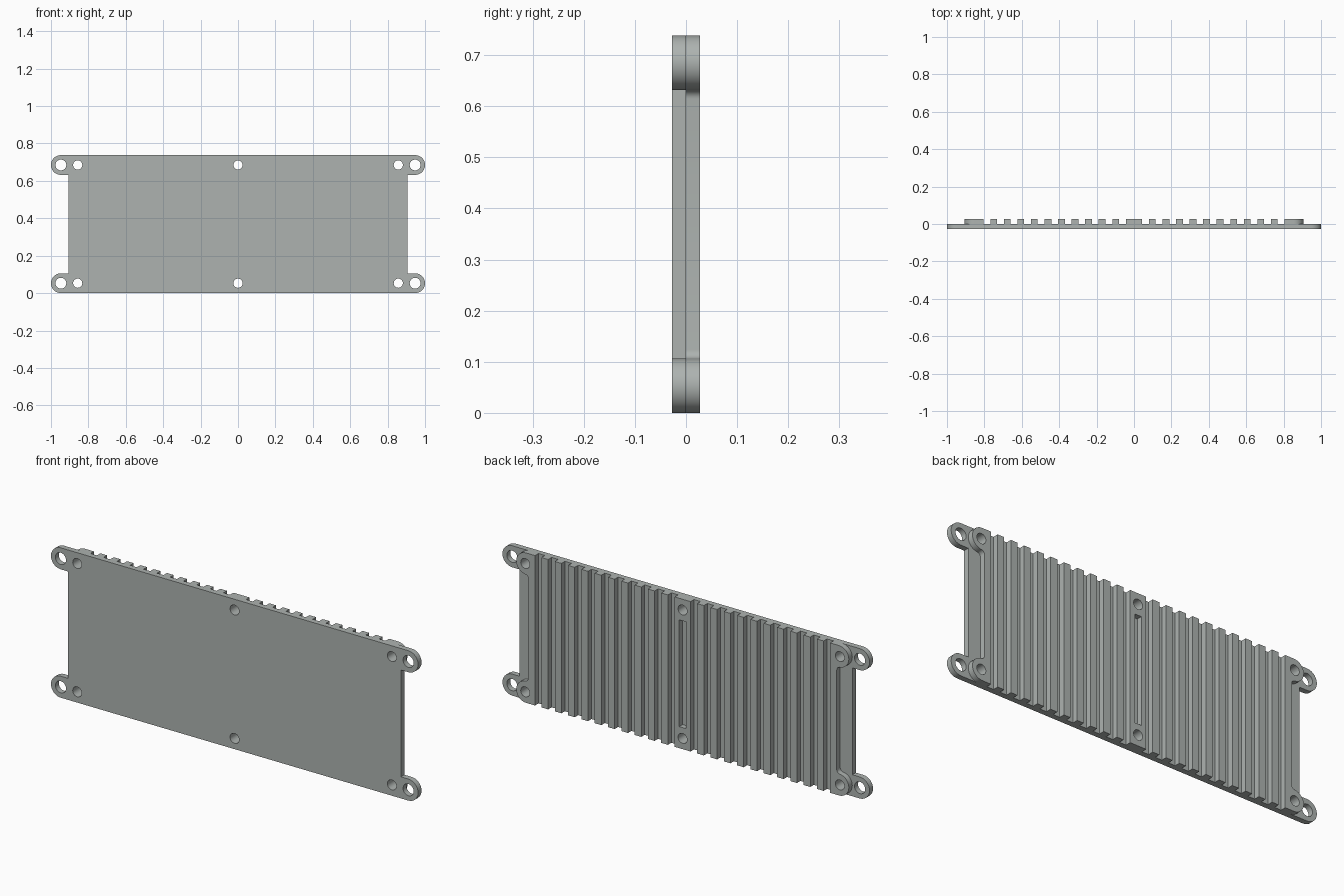
import bpy, bmesh
from math import cos, sin, pi, radians
from mathutils import Matrix

cube = bpy.data.objects.get("Cube")
if cube:
    bpy.data.objects.remove(cube, do_unlink=True)

H = 0.738          # height
T = 0.027          # thickness of the plate and of the fins
R = 0.053          # corner lug radius
PITCH = 0.0725     # fin spacing
FIN = PITCH / 2

metal = bpy.data.materials.new("grey metal")
metal.use_nodes = True
colour = (0.42, 0.45, 0.435, 1)
metal.diffuse_color = colour
metal.node_tree.nodes["Principled BSDF"].inputs["Base Color"].default_value = colour


def arc(x, z, r, a0, a1, n=14):
    """Points along an arc, angles in degrees."""
    angles = [radians(a0 + (a1 - a0) * i / n) for i in range(n + 1)]
    return [(x + r * cos(a), z + r * sin(a)) for a in angles]


def circle(x, z, r):
    return arc(x, z, r, 0, 360, 32)[:-1]


def rect(x0, x1, z0, z1):
    return [(x0, z0), (x1, z0), (x1, z1), (x0, z1)]


def extruded(name, loops, y):
    """Fill closed loops (outline first, then holes) and extrude to thickness T."""
    curve = bpy.data.curves.new(name, "CURVE")
    curve.dimensions = "2D"
    curve.fill_mode = "BOTH"
    curve.extrude = T / 2
    for pts in loops:
        spline = curve.splines.new("POLY")
        spline.points.add(len(pts) - 1)
        for p, (x, z) in zip(spline.points, pts):
            p.co = (x, z, 0, 1)
        spline.use_cyclic_u = True
    temp = bpy.data.objects.new(name + " outline", curve)
    bpy.context.collection.objects.link(temp)
    graph = bpy.context.evaluated_depsgraph_get()
    mesh = bpy.data.meshes.new_from_object(temp.evaluated_get(graph))
    bpy.data.objects.remove(temp, do_unlink=True)
    bm = bmesh.new()
    bm.from_mesh(mesh)
    bmesh.ops.remove_doubles(bm, verts=bm.verts, dist=1e-5)
    bmesh.ops.transform(bm, verts=bm.verts,
                        matrix=Matrix.Translation((0, y, 0)) @ Matrix.Rotation(pi / 2, 4, "X"))
    bmesh.ops.recalc_face_normals(bm, faces=bm.faces)
    bm.to_mesh(mesh)
    bm.free()
    mesh.materials.clear()
    mesh.materials.append(metal)
    obj = bpy.data.objects.new(name, mesh)
    bpy.context.collection.objects.link(obj)
    bpy.ops.object.select_all(action="DESELECT")
    obj.select_set(True)
    bpy.context.view_layer.objects.active = obj
    bpy.ops.object.shade_smooth_by_angle(angle=radians(30))
    return obj


def mirror_z(pts):
    return [(x, H - z) for x, z in reversed(pts)]


def mirror_x(pts):
    return [(-x, z) for x, z in reversed(pts)]


# Base plate with four rounded lugs and ten holes
lug = arc(1 - R, R, R, -90, 90) + [(0.906, 2 * R)]
side = lug + mirror_z(lug)
holes = [circle(s * x, z, r) for z in (R, H - R)
         for x, r in ((1 - R, 0.029), (0.857, 0.0245)) for s in (-1, 1)]
holes += [circle(0, z, 0.0245) for z in (R, H - R)]
extruded("base_plate", [side + mirror_x(side)] + holes, -T / 2)

# End ribs with rounded bosses round the screw holes
fillet = 0.018
boss = arc(0.906 - R, R, R, -90, 90)
boss += arc(0.84 + fillet, 2 * R + fillet, fillet, 270, 180, 6)
end = [(0.804, 0)] + boss + mirror_z(boss) + [(0.804, H)]
for name, flip in (("left_end_rib", lambda p: p), ("right_end_rib", mirror_x)):
    screw_holes = [circle(0.857, z, 0.0245) for z in (R, H - R)]
    extruded(name, [flip(p) for p in [end] + screw_holes], T / 2)

# Centre rib with slot and screw holes
extruded("centre_rib", [rect(-0.0435, 0.0435, 0, H), rect(-0.018, 0.018, 2 * R, H - 2 * R),
                        circle(0, R, 0.0245), circle(0, H - R, 0.0245)], T / 2)

# Cooling fins, ten on each side of the centre rib
for i in range(10):
    x = 0.0435 + FIN + i * PITCH
    fin = rect(x, x + FIN, 0, H)
    extruded(f"left_fin_{i + 1}", [fin], T / 2)
    extruded(f"right_fin_{i + 1}", [mirror_x(fin)], T / 2)
